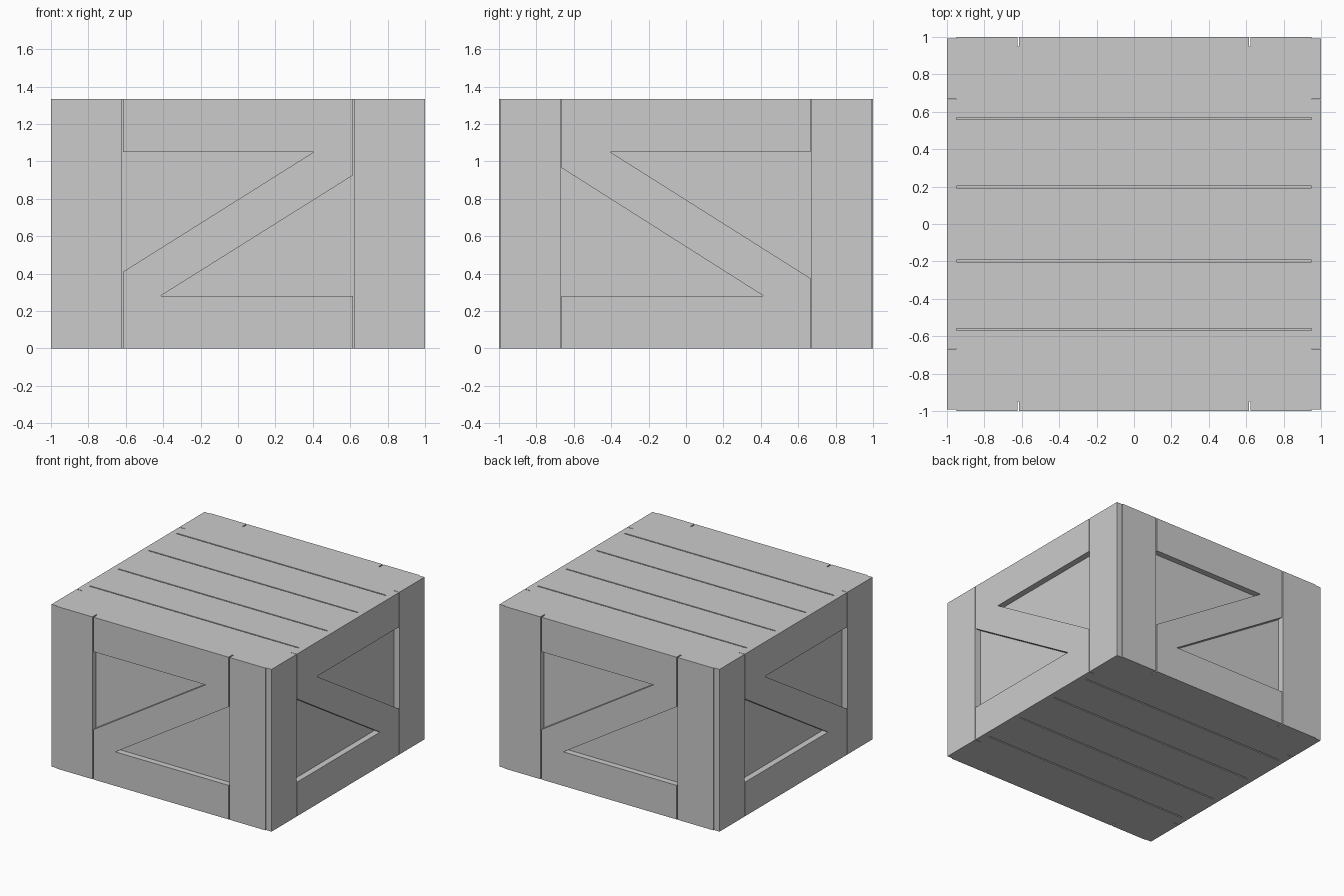
import bpy, bmesh
from math import pi
from mathutils import Matrix

if "Cube" in bpy.data.objects:
    bpy.data.objects.remove(bpy.data.objects["Cube"])

H = 1.333      # crate height
IN = 0.95      # half width of the inner core


def finish(name, bm):
    bmesh.ops.recalc_face_normals(bm, faces=bm.faces)
    mesh = bpy.data.meshes.new(name)
    bm.to_mesh(mesh)
    bm.free()
    obj = bpy.data.objects.new(name, mesh)
    bpy.context.collection.objects.link(obj)
    return obj


def box(name, lo, hi):
    bm = bmesh.new()
    bmesh.ops.create_cube(bm, size=1)
    for v in bm.verts:
        v.co = [a + (b - a) * (c + 0.5) for a, b, c in zip(lo, hi, v.co)]
    return finish(name, bm)


def board(name, outline, outer, angle):
    """Extrude a (u, z) outline outward from the core, on the side given by angle."""
    bm = bmesh.new()
    face = bm.faces.new([bm.verts.new((u, -IN, z)) for u, z in outline])
    ext = bmesh.ops.extrude_face_region(bm, geom=[face], use_keep_orig=True)
    for v in ext["geom"]:
        if isinstance(v, bmesh.types.BMVert):
            v.co.y = -outer
    bm.transform(Matrix.Rotation(angle, 4, "Z"))
    return finish(name, bm)


def z_outline(a, low, high, left, flip):
    """Two rails joined by a diagonal brace."""
    pts = [(-a, 0), (a, 0), (a, 0.28), (-0.415, 0.28), (a, high),
           (a, H), (-a, H), (-a, 1.05), (left, 1.05), (-a, low)]
    return [(-u, z) for u, z in pts] if flip else pts


def rect(u0, u1):
    return [(u0, 0), (u1, 0), (u1, H), (u0, H)]


# Recessed inner panels
box("inner_core", (-IN, -IN, 0.03), (IN, IN, H - 0.03))

# Lid and base planks with narrow gaps
cuts = [-0.955, -0.565, -0.198, 0.198, 0.565, 0.955]
for i, (y0, y1) in enumerate(zip(cuts, cuts[1:])):
    for part, z0, z1 in (("lid", H - 0.03, H), ("base", 0, 0.03)):
        box(f"{part}_plank_{i}", (-IN, y0 + 0.005, z0), (IN, y1 - 0.005, z1))

# Side frames: corner posts and Z-shaped braces
for side, angle in (("front", 0), ("right", pi / 2), ("back", pi), ("left", -pi / 2)):
    if side in ("front", "back"):
        a, gap, end, outer = 0.614, 0.01, IN, 1.0
        z_pts = z_outline(a, 0.41, 0.925, 0.405, False)
    else:
        a, gap, end, outer = 0.665, 0.004, 0.993, 1.0
        z_pts = z_outline(a, 0.375, 0.965, 0.405, True)
    board(f"{side}_brace", z_pts, outer, angle)
    board(f"{side}_post_a", rect(-end, -a - gap), outer, angle)
    board(f"{side}_post_b", rect(a + gap, end), outer, angle)
